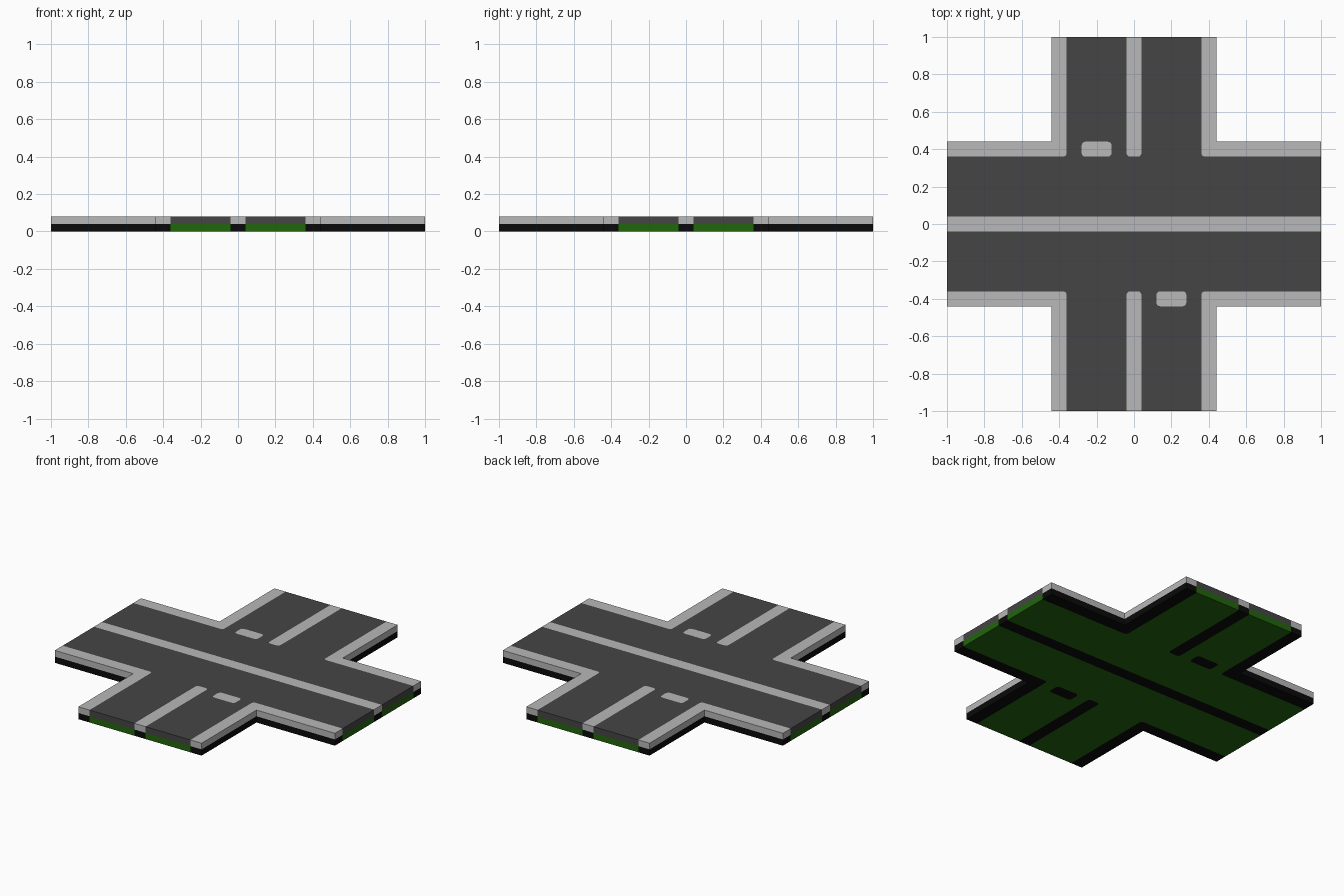
import bpy, math
from mathutils import Vector

if "Cube" in bpy.data.objects:
    bpy.data.objects.remove(bpy.data.objects["Cube"])


def material(name, rgb):
    m = bpy.data.materials.new(name)
    m.diffuse_color = (*rgb, 1)
    m.use_nodes = True
    m.node_tree.nodes["Principled BSDF"].inputs["Base Color"].default_value = m.diffuse_color
    return m


ASPHALT = material("asphalt_grey", (0.06, 0.06, 0.06))
KERB = material("kerb_grey", (0.48, 0.48, 0.48))
GREEN = material("underside_green", (0.016, 0.133, 0.004))
BLACK = material("underside_black", (0.003, 0.003, 0.003))

R, SEG, H = 0.02, 4, 0.04   # corner radius, corner segments, layer height


def outline(pts):
    """Corners given as (x, y); a third entry marks a rounded corner."""
    out = []
    for i, p in enumerate(pts):
        c = Vector(p[:2])
        if len(p) == 2:
            out.append(c)
            continue
        a = (Vector(pts[i - 1][:2]) - c).normalized() * R
        b = (Vector(pts[(i + 1) % len(pts)][:2]) - c).normalized() * R
        for k in range(SEG + 1):
            t = math.pi / 2 * k / SEG
            out.append(c + a * (1 - math.sin(t)) + b * (1 - math.cos(t)))
    return out


def slab(name, loops, z0, mat, flip):
    """Extrude closed outlines (later ones cut holes) into one flat slab."""
    cu = bpy.data.curves.new(name, 'CURVE')
    cu.dimensions, cu.fill_mode, cu.extrude = '2D', 'BOTH', H / 2
    for loop in loops:
        s = cu.splines.new('POLY')
        s.points.add(len(loop) - 1)
        s.use_cyclic_u = True
        s.use_smooth = False
        for pt, v in zip(s.points, loop):
            pt.co = (v.x * flip, v.y * flip, z0 + H / 2, 1)
    # 2D curves are flat, so height is applied on the mesh
    tmp = bpy.data.objects.new(name + "_tmp", cu)
    bpy.context.collection.objects.link(tmp)
    bpy.context.view_layer.update()
    me = bpy.data.meshes.new_from_object(
        tmp.evaluated_get(bpy.context.evaluated_depsgraph_get()))
    bpy.data.objects.remove(tmp)
    zmin = min(v.co.z for v in me.vertices)
    for v in me.vertices:
        v.co.z += z0 - zmin
    for p in me.polygons:
        p.use_smooth = False
    me.materials.clear()
    me.materials.append(mat)
    ob = bpy.data.objects.new(name, me)
    bpy.context.collection.objects.link(ob)


def part(name, loops, top, bottom, flip=1):
    slab(name, loops, H, top, flip)
    slab(name + "_base", loops, 0, bottom, flip)


# Outlines for the back half; the front half is the same turned 180 degrees
M, K, E = 0.04, 0.36, 0.44   # median half width, kerb inside, kerb outside
road = outline([(-1, M), (1, M), (1, K), (K, K, 1), (K, 1), (M, 1), (M, K, 1),
                (-M, K, 1), (-M, 1), (-K, 1), (-K, K, 1), (-1, K)])
island = outline([(-.28, K, 1), (-.12, K, 1), (-.12, E, 1), (-.28, E, 1)])
median = outline([(-M, K, 1), (M, K, 1), (M, 1), (-M, 1)])
kerb_r = outline([(K, K, 1), (1, K), (1, E), (E, E), (E, 1), (K, 1)])
kerb_l = [Vector((-v.x, v.y)) for v in kerb_r]

for side, flip in (("back", 1), ("front", -1)):
    part(side + "_road", [road, island], ASPHALT, GREEN, flip)
    part(side + "_island", [island], KERB, BLACK, flip)
    part(side + "_median", [median], KERB, BLACK, flip)
    part(side + "_kerb_a", [kerb_r], KERB, BLACK, flip)
    part(side + "_kerb_b", [kerb_l], KERB, BLACK, flip)

# Long median running straight through the junction
part("through_median", [outline([(-1, -M), (1, -M), (1, M), (-1, M)])], KERB, BLACK)
